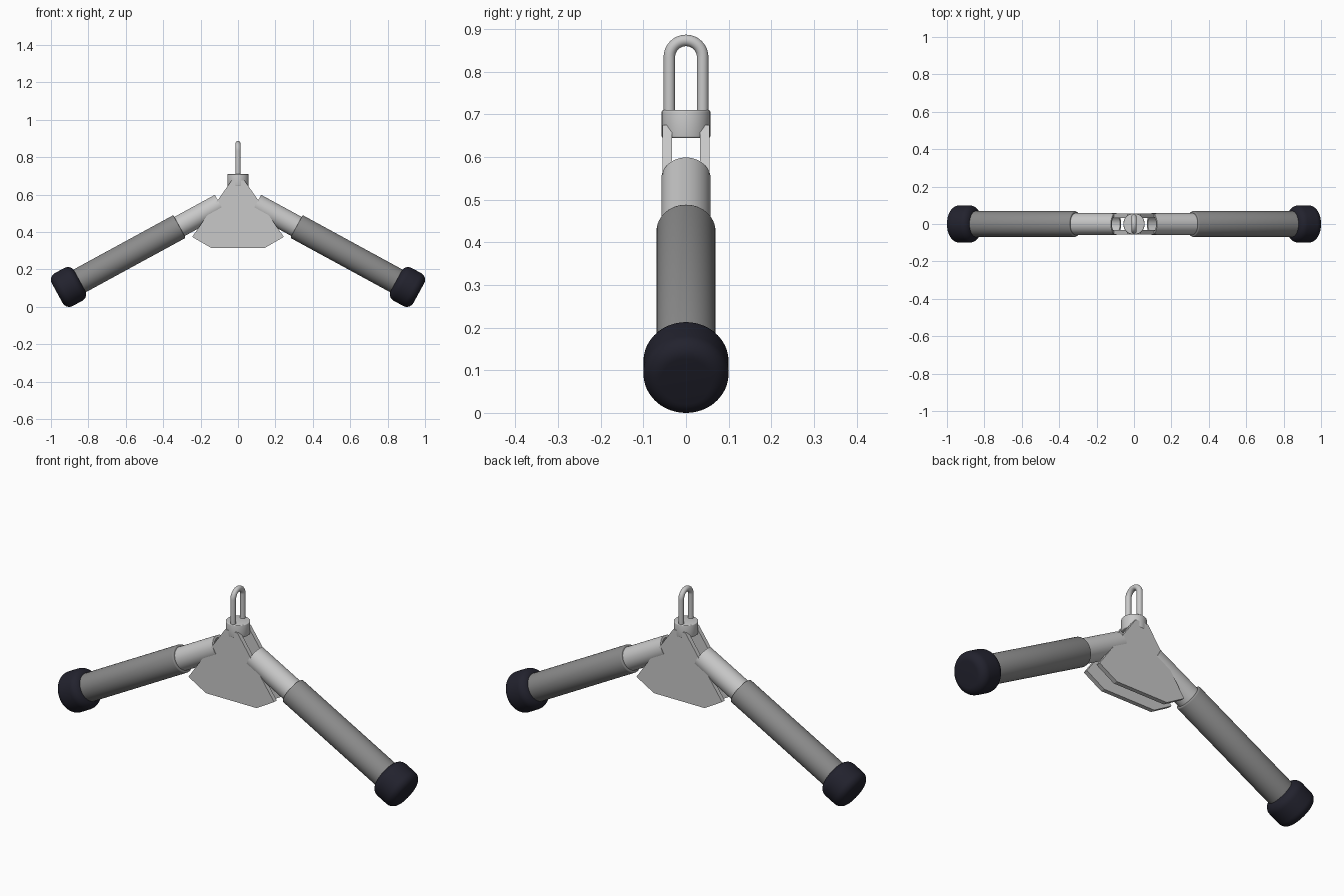
import bpy, bmesh, math
from mathutils import Matrix, Vector

if "Cube" in bpy.data.objects:
    bpy.data.objects.remove(bpy.data.objects["Cube"])


def material(name, col):
    m = bpy.data.materials.new(name)
    m.diffuse_color = (*col, 1)
    m.use_nodes = True
    m.node_tree.nodes["Principled BSDF"].inputs["Base Color"].default_value = m.diffuse_color
    return m


METAL = material("brushed_steel", (0.58, 0.58, 0.58))
GRIP = material("grey_grip", (0.26, 0.26, 0.26))
RUBBER = material("dark_rubber", (0.016, 0.016, 0.027))


def finish(bm, name, mat, smooth=True):
    bmesh.ops.recalc_face_normals(bm, faces=bm.faces)
    me = bpy.data.meshes.new(name)
    bm.to_mesh(me)
    bm.free()
    ob = bpy.data.objects.new(name, me)
    bpy.context.collection.objects.link(ob)
    me.materials.append(mat)
    if smooth:
        bpy.ops.object.select_all(action='DESELECT')
        ob.select_set(True)
        bpy.context.view_layer.objects.active = ob
        bpy.ops.object.shade_smooth_by_angle(angle=math.radians(35))
    return ob


def lathe(name, profile, mat, matrix, steps=64):
    """Spin (radius, height) points round local z."""
    bm = bmesh.new()
    vs = [bm.verts.new((r, 0, t)) for r, t in profile]
    es = [bm.edges.new(p) for p in zip(vs, vs[1:])]
    bmesh.ops.spin(bm, geom=vs + es, cent=(0, 0, 0), axis=(0, 0, 1),
                   angle=math.tau, steps=steps)
    bmesh.ops.remove_doubles(bm, verts=bm.verts, dist=1e-5)
    bm.transform(matrix)
    return finish(bm, name, mat)


def rounded(r, t0, t1, b, n=8):
    """Profile of a closed cylinder with rounded rims."""
    arc = [(math.sin(i * math.pi / 2 / n) * b, math.cos(i * math.pi / 2 / n) * b)
           for i in range(n + 1)]
    low = [(r - b + s, t0 + b - c) for s, c in arc]
    high = [(r - b + s, t1 - b + c) for s, c in reversed(arc)]
    return [(0, t0)] + low + high + [(0, t1)]


# Two sloping arms: hollow tube, grip sleeve and rubber end cap
TILT = math.radians(28.6)
for side, s in (("left", -1), ("right", 1)):
    M = (Matrix.Translation((s * 0.096, 0, 0.548))
         @ Matrix.Rotation(s * (math.pi / 2 + TILT), 4, 'Y'))
    lathe(side + "_arm_tube",
          [(0, 0.25), (0.046, 0.25), (0.046, 0), (0.058, 0), (0.058, 0.86), (0, 0.86)],
          METAL, M)
    lathe(side + "_grip", rounded(0.069, 0.247, 0.875, 0.006, 3), GRIP, M)
    lathe(side + "_end_cap", rounded(0.1, 0.8535, 0.9915, 0.04), RUBBER, M)

# Front and back gusset plates
half = [(0.035, 0.675), (0.245, 0.374), (0.145, 0.316)]
outline = half + [(-x, z) for x, z in reversed(half)]
for side, y in (("front", -0.055), ("back", 0.033)):
    bm = bmesh.new()
    f = bm.faces.new([bm.verts.new((x, y, z)) for x, z in outline])
    ext = bmesh.ops.extrude_face_region(bm, geom=[f])
    bmesh.ops.translate(bm, vec=(0, 0.022, 0),
                        verts=[v for v in ext["geom"] if isinstance(v, bmesh.types.BMVert)])
    finish(bm, side + "_plate", METAL, smooth=False)

# Swivel collar on top of the plates
lathe("swivel_collar", rounded(0.057, 0.645, 0.71, 0.004, 3), METAL, Matrix())

# U-shaped hanging loop, a ring swept along an arch
path = [Vector((0, 0.039, 0.69))]
path += [Vector((0, 0.039 * math.cos(a), 0.8345 + 0.039 * math.sin(a)))
         for a in (math.pi * i / 24 for i in range(25))]
path += [Vector((0, -0.039, 0.69))]
bm = bmesh.new()
rings = []
for i, p in enumerate(path):
    a = math.pi * min(max(i - 1, 0), 24) / 24
    out = Vector((0, math.cos(a), math.sin(a)))
    rings.append([bm.verts.new(p + 0.0135 * (math.cos(k * math.tau / 20) * out
                  + Vector((math.sin(k * math.tau / 20), 0, 0)))) for k in range(20)])
for r0, r1 in zip(rings, rings[1:]):
    for k in range(20):
        j = (k + 1) % 20
        bm.faces.new((r0[k], r0[j], r1[j], r1[k]))
bm.faces.new(rings[0])
bm.faces.new(rings[-1])
finish(bm, "hanging_loop", METAL)
